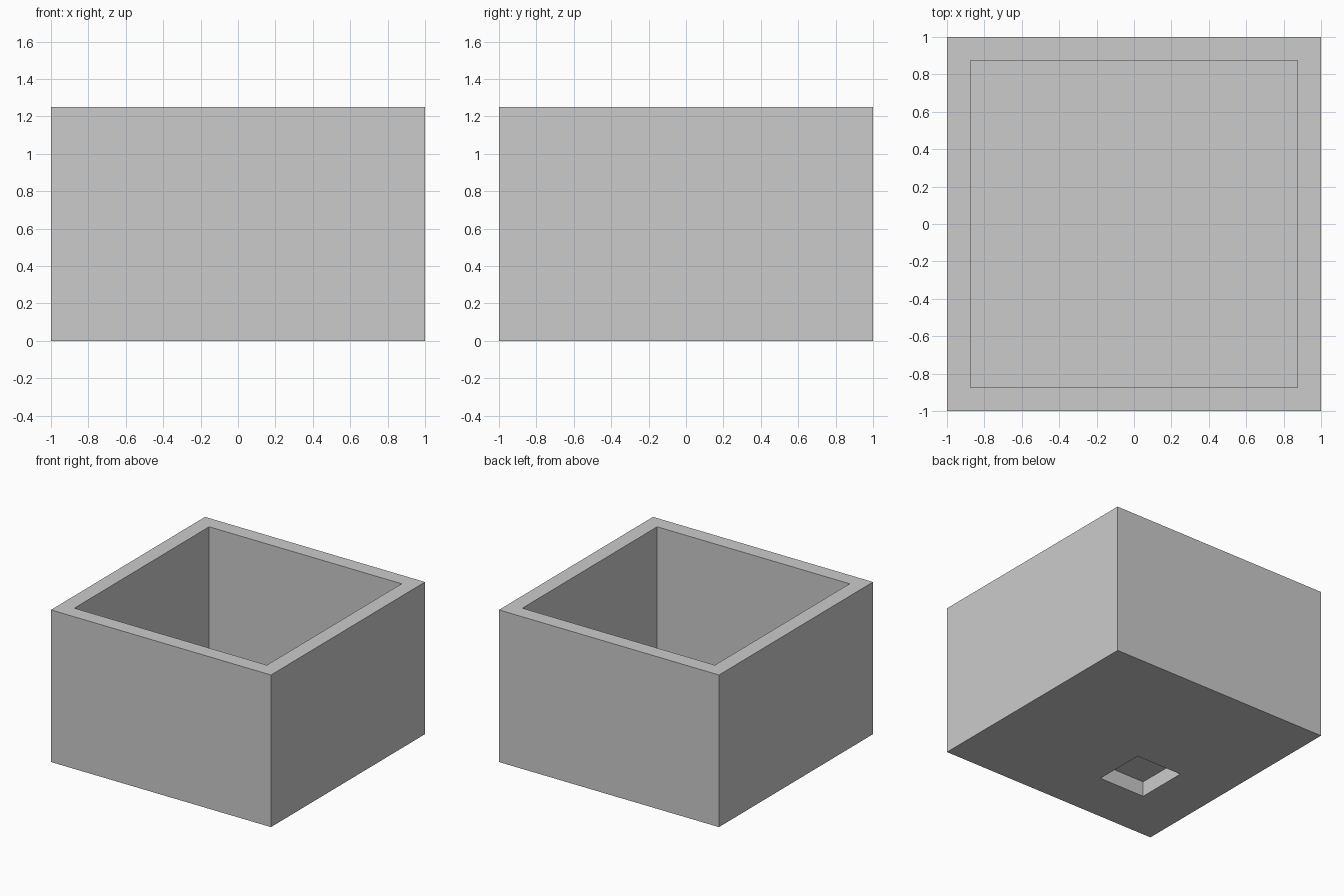
import bpy
from mathutils import Vector

cube = bpy.data.objects.get("Cube")
if cube:
    bpy.data.objects.remove(cube, do_unlink=True)

SIDE, HEIGHT, WALL, FLOOR, RECESS = 2.0, 1.25, 0.125, 0.25, 0.125


def block(name, low, high):
    """Box spanning two opposite corners."""
    low, high = Vector(low), Vector(high)
    bpy.ops.mesh.primitive_cube_add(size=1, location=(low + high) / 2)
    obj = bpy.context.object
    obj.name = name
    obj.scale = high - low
    bpy.ops.object.transform_apply(location=True, rotation=False, scale=True)
    return obj


def carve(target, cutter):
    """Subtract the cutter from the target, then discard it."""
    cutter.hide_render = True
    cut = target.modifiers.new("cut", "BOOLEAN")
    cut.operation = "DIFFERENCE"
    cut.solver = "EXACT"
    cut.object = cutter
    bpy.context.view_layer.objects.active = target
    bpy.ops.object.modifier_apply(modifier=cut.name)
    bpy.data.objects.remove(cutter, do_unlink=True)


# Solid outer body
half = SIDE / 2
box = block("open_box", (-half, -half, 0), (half, half, HEIGHT))

# Open cavity above the floor
inner = half - WALL
carve(box, block("cavity", (-inner, -inner, FLOOR), (inner, inner, HEIGHT + 1)))

# Square recess in the underside, off centre
carve(box, block("base_recess", (-0.56, -0.56, -1), (-0.14, -0.125, RECESS)))

# Plain grey finish
grey = bpy.data.materials.new("light grey")
grey.use_nodes = True
colour = (0.6, 0.6, 0.6, 1)
grey.diffuse_color = colour
grey.node_tree.nodes["Principled BSDF"].inputs["Base Color"].default_value = colour
box.data.materials.clear()
box.data.materials.append(grey)
